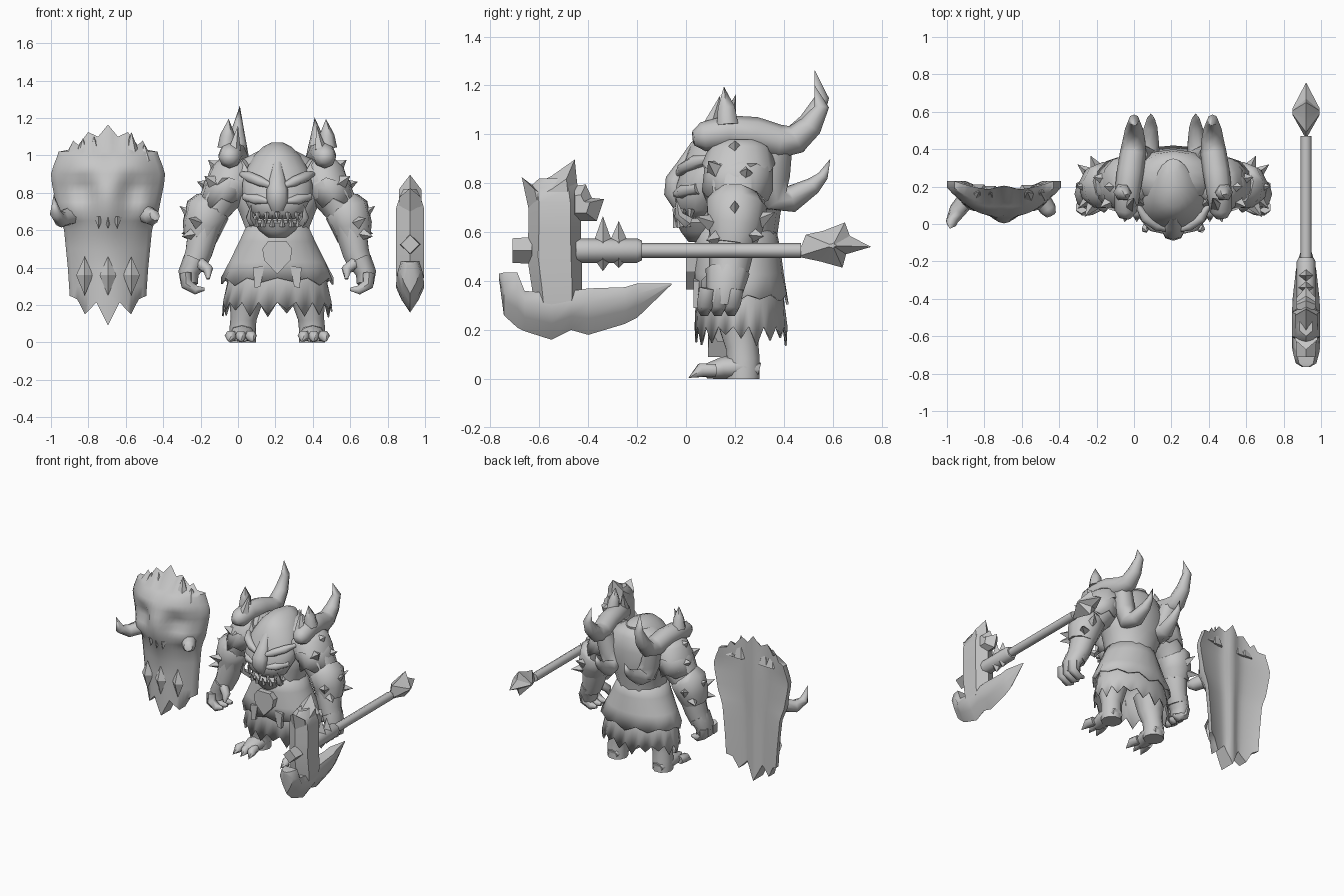
import bpy, bmesh, math
from mathutils import Vector

grey = bpy.data.materials.new("plain_grey")
grey.diffuse_color = (0.57, 0.57, 0.57, 1)
CX = 0.21  # mirror plane of the creature


def loft(name, rings, caps=True, angle=50, thick=0):
    """Skin a list of closed rings of points."""
    bm = bmesh.new()
    vs = [[bm.verts.new(p) for p in r] for r in rings]
    n = len(rings[0])
    for a, b in zip(vs, vs[1:]):
        for i in range(n):
            j = (i + 1) % n
            bm.faces.new((a[i], a[j], b[j], b[i]))
    if caps:
        bm.faces.new(vs[0][::-1])
        bm.faces.new(vs[-1])
    bmesh.ops.remove_doubles(bm, verts=bm.verts, dist=0.0005)
    bmesh.ops.recalc_face_normals(bm, faces=bm.faces)
    me = bpy.data.meshes.new(name)
    bm.to_mesh(me)
    bm.free()
    me.shade_smooth()
    me.set_sharp_from_angle(angle=math.radians(angle))
    me.materials.append(grey)
    ob = bpy.data.objects.new(name, me)
    bpy.context.collection.objects.link(ob)
    if thick:
        ob.modifiers.new("thickness", 'SOLIDIFY').thickness = thick
    return ob


def tube(name, path, n=8, ref=(1, 0, 0), flat=1.0, angle=62):
    """Tapered tube through (x, y, z, radius) points."""
    pts = [Vector(p[:3]) for p in path]
    rings = []
    for i, p in enumerate(path):
        t = (pts[min(i + 1, len(pts) - 1)] - pts[max(i - 1, 0)]).normalized()
        u = Vector(ref)
        u = (u - t * u.dot(t)).normalized()
        v = t.cross(u)
        rings.append([pts[i] + max(p[3], 0.0003) * (u * math.cos(a) * flat + v * math.sin(a))
                      for a in (2 * math.pi * k / n for k in range(n))])
    return loft(name, rings, angle=angle)


def stack(name, rings, n=14, cx=CX, jag=0, caps=True, thick=0, angle=55):
    """Horizontal ellipses (z, cy, rx, ry, [dx]); the first ring may be torn into points."""
    out = []
    for k, (z, cy, rx, ry, *d) in enumerate(rings):
        x0 = cx + (d[0] if d else 0)
        out.append([(x0 + rx * math.sin(2 * math.pi * i / n), cy - ry * math.cos(2 * math.pi * i / n),
                     z - (jag * (0.7 + 0.3 * math.cos(i * 2.3)) * (i % 2) if k == 0 else 0)) for i in range(n)])
    return loft(name, out, caps, angle, thick)


def spike(name, base, tip, r, n=4, ref=(1, 0, 0)):
    return tube(name, [(*base, r), (*tip, 0)], n, ref, angle=20)


def plate(name, pts, y0, y1):
    """Flat plate from an (x, z) outline."""
    return loft(name, [[(x, y0, z) for x, z in pts], [(x, y1, z) for x, z in pts]], angle=20)


# Torso, head and skirt
stack("torso", [(0.48, .21, .18, .15), (0.6, .21, .17, .165), (0.7, .22, .21, .17), (0.78, .23, .25, .17),
                (0.88, .24, .25, .16), (0.98, .25, .19, .14), (1.03, .25, .09, .1)])
stack("head", [(0.66, .06, .09, .07), (0.69, .05, .14, .09), (0.74, .06, .165, .11), (0.79, .08, .19, .125),
               (0.85, .1, .19, .125), (0.93, .15, .165, .145), (1.0, .19, .125, .15), (1.045, .22, .08, .13),
               (1.07, .23, .03, .06)], 18)
stack("jaw", [(0.56, .06, .05, .05), (0.6, .06, .1, .08), (0.64, .05, .13, .09), (0.655, .06, .11, .07)])
tube("snout", [(CX, .04, .96, .02), (CX, -.005, .87, .035), (CX, -.04, .81, .045), (CX, -.045, .76, .045), (CX, -.025, .71, .03)], 8, flat=1.3)
stack("skirt_lower", [(0.215, .225, .295, .19), (0.33, .22, .265, .18), (0.45, .21, .22, .16)], 36, jag=.08,
      caps=False, thick=.008)
stack("skirt_upper", [(0.345, .225, .305, .195), (0.43, .215, .26, .185), (0.54, .21, .205, .175),
                      (0.65, .2, .155, .16)], 22, jag=.04, caps=False, thick=.01)
plate("loincloth", [(CX - .08, .5), (CX - .05, .54), (CX + .05, .54), (CX + .08, .5), (CX + .07, .44),
                    (CX, .365), (CX - .07, .44)], 0.0, .05)
for i in range(7):
    a = (i - 3) * 0.42
    x, y = CX + .14 * math.sin(a), .05 - .09 * math.cos(a)
    spike("upper_tooth", (x, y, .695), (x, y - .01, .635 + .01 * (i % 2)), .016)
    if i < 6:
        x, y = CX + .13 * math.sin(a + .21), .05 - .09 * math.cos(a + .21)
        spike("lower_tooth", (x, y, .62), (x, y - .015, .68), .015)

for s in (-1, 1):
    def m(*p):
        return (CX + s * p[0], *p[1:])

    # Face details
    tube("brow", [m(.03, -.03, .835, .015), m(.09, -.01, .86, .028), m(.15, .035, .885, .03), m(.19, .1, .9, .015)], 6, (0, 0, 1))
    tube("cheekbone", [m(.05, -.04, .755, .015), m(.11, -.015, .765, .03), m(.17, .05, .78, .025)], 6, (0, 0, 1))
    tube("jaw_tusk", [m(.13, .01, .64, .025), m(.15, -.03, .67, .02), m(.14, -.04, .74, 0)], 5)
    plate("skirt_flap", [(CX + s * .07, .41), (CX + s * .13, .4), (CX + s * .12, .29), (CX + s * .09, .3)], .03, .06)
    # Legs and clawed feet
    tube("leg", [m(.16, .22, .32, .11), m(.17, .22, .2, .085), m(.18, .23, .13, .07), m(.185, .235, .08, .07),
                 m(.185, .235, 0, .07)], 10)
    tube("foot", [m(.185, .3, .035, .03), m(.185, .24, .05, .05), m(.19, .15, .045, .045), m(.195, .08, .03, .03)], 8, flat=1.4)
    for d in (-.055, 0, .055):
        tube("toe", [m(.195 + d * .8, .12, .035, .03), m(.195 + d, .06, .035, .032), m(.195 + d * 1.2, .01, .004, 0)], 6)
    # Arm, bracer and hand
    tube("arm", [m(.15, .22, .9, .11), m(.24, .215, .85, .12), m(.31, .21, .77, .11), m(.37, .2, .67, .09),
                 m(.4, .19, .57, .085), m(.42, .18, .48, .075), m(.45, .17, .4, .065)], 10, (0, 1, 0), 1.15)
    tube("bracer", [m(.35, .21, .735, .1), m(.37, .205, .71, .122), m(.4, .2, .62, .11), m(.41, .19, .55, .09)],
         9, (0, 1, 0), 1.05)
    for x, y, z in ((.46, .2, .68), (.43, .1, .64), (.41, .3, .65), (.45, .13, .58), (.45, .27, .59)):
        b = Vector((x, y, z))
        spike("bracer_spike", m(*b), m(*(b + (b - Vector((.36, .2, .6))).normalized() * .08)), .035, 4, (0, 0, 1))
    tube("hand", [m(.44, .17, .44, .065), m(.475, .16, .37, .055), m(.47, .15, .31, .045)], 8, (0, 1, 0), 1.4)
    for y in (.09, .145, .2):
        tube("finger", [m(.49, y, .37, .035), m(.485, y - .01, .31, .035), m(.435, y - .015, .28, .028),
                        m(.39, y - .01, .285, .01)], 6, (0, 1, 0))
    tube("thumb", [m(.42, .13, .43, .035), m(.37, .09, .39, .03), m(.37, .07, .34, .01)], 6, (0, 1, 0))
    # Layered pauldron with spikes
    stack("pauldron_lower", [(.77, .21, .12, .145, s * .3), (.86, .215, .12, .14, s * .27), (.93, .22, .09, .11, s * .25)],
          12, jag=.05, caps=False, thick=.012)
    stack("pauldron_upper", [(.88, .215, .125, .15, s * .26), (.95, .22, .11, .125, s * .24), (.98, .22, .07, .08, s * .24)],
          12, jag=.04)
    for b, t in (((.31, .2, .93), (.37, .2, .975)), ((.35, .24, .83), (.43, .25, .86)), ((.33, .13, .85), (.39, .09, .89))):
        spike("pauldron_spike", m(*b), m(*t), .05, 4, (0, 1, 0))
    # Great horn beam over the shoulder, lower back horn, small front horns
    h = 1.0 if s < 0 else 0.78
    tube("shoulder_horn", [m(.26, .03, .985, .03), m(.255, .07, .99, .06), m(.245, .17, 1.01, .068), m(.23, .28, 1.0, .072),
                           m(.215, .38, .97, .07), m(.21, .45, .98, .06), m(.21, .51, .98 + .07 * h, .048),
                           m(.21, .555, .98 + .17 * h, .03), m(.2, .525, .98 + .285 * h, 0)], 8)
    tube("back_horn", [m(.2, .37, .95, .065), m(.17, .355, .83, .07), m(.14, .36, .74, .07), m(.13, .43, .735, .055),
                       m(.12, .52, .79, .035), m(.12, .56, .83, .022), m(.12, .59, .9, 0)], 8)
    tube("crest_horn", [m(.27, .17, 1.04, .05), m(.265, .165, 1.11, .04), m(.26, .155, 1.195, 0)], 6)
    spike("brow_horn", m(.23, .1, 1.03), m(.21, .14, 1.16), .035, 5)

# Shield: curved slab with a skull relief, torn lower edge and crown
SX = -0.695


def relief(x, z):
    g = lambda a, b, r: math.exp(-((x - a) ** 2 + (z - b) ** 2) / r ** 2)
    x = abs(x)
    return .05 * g(0, .8, .1) + .03 * g(.15, .93, .13) - .04 * g(.12, .82, .06) + .05 * g(.2, .71, .07) + .03 * g(0, .66, .1)


def edge(u, table):
    """Piecewise linear edge height over |u|."""
    u = abs(u)
    for (a, za), (b, zb) in zip(table, table[1:]):
        if u <= b + 1e-6:
            return za + (zb - za) * (u - a) / (b - a)


BOTTOM = ((0, .09), (.3, .215), (.6, .15), (.8, .23), (1, .25))
CROWN = ((0, 1.165), (.2, 1.1), (.4, 1.125), (.6, 1.055), (.7, 1.08), (.8, 1.03), (1, 1.02))
rings = []
N = 20
WIDTHS = ((.25, .205), (.3, .208), (.4, .215), (.5, .225), (.6, .235), (.65, .25), (.7, .27), (.75, .28), (.8, .29),
          (.85, .3), (.9, .305), (.95, .29), (1.0, .27), (1.02, .265))
for k, (z, w) in enumerate(WIDTHS):
    f, b = [], []
    for i in range(N + 1):
        u = 2 * i / N - 1
        zf = edge(u, BOTTOM) if k == 0 else z
        zb = edge(u, CROWN) if k == len(WIDTHS) - 1 else zf
        belly = .11 + .03 * min(1, max(0, (z - .55) / .15)) - .06 * max(0, z - .95) / .07
        f.append((SX + w * u, .2 - belly * (1 - u * u) - relief(w * u, z), zf))
        b.append((SX + w * u, .23 - .05 * (1 - u * u) + .025 * math.exp(-(u / .2) ** 2), zb))
    if k == 0:
        rings.append(b + b[::-1])
    rings.append(f + b[::-1])
rings.append(b + b[::-1])
loft("shield", rings, caps=False, angle=60)
for x, z, r in ((-.83, 1.09, .06), (-.77, 1.1, .06), (-.57, 1.125, .06), (-.5, 1.06, .05)):
    spike("shield_crown", (x, .15 + .5 * (x - SX) ** 2, .97), (x, .17, z), r, 6)
for x in (-.82, SX, -.57):
    c = .085 + 1.6 * (x - SX) ** 2
    loft("shield_diamond", [[(x, c, .46), (x + .045, c, .36), (x, c, .25), (x - .045, c, .36)],
                            [(x, c - .035, .36)] * 4], caps=False, angle=10)
for d in (-.05, 0, .05):
    spike("shield_tooth", (SX + d, .05, .67), (SX + d, .04, .61), .025)
tube("shield_tusk", [(-.89, .14, .68, .05), (-.945, .07, .66, .045), (-.975, .01, .69, .032), (-.985, -.025, .79, 0)], 8)
tube("broken_tusk", [(-.5, .14, .69, .05), (-.46, .08, .67, .045), (-.445, .05, .68, .03)], 8)

# Axe: shaft, spear end, head block and blade
AX, AZ = 0.92, 0.525


def rod(name, rows, n=8):
    return tube(name, [(AX, y, AZ, r) for y, r in rows], n)


def ridged(name, pts, half, c, k):
    """(y, z) outline at the middle, shrunk by k about c on both sides."""
    side = [(c[0] + (y - c[0]) * k, c[1] + (z - c[1]) * k) for y, z in pts]
    return loft(name, [[(AX + x, y, z) for y, z in q] for x, q in ((-half, side), (0, pts), (half, side))], angle=30)


rod("axe_shaft", [(-.71, .03), (.47, .03)])
rod("axe_grip", [(-.45, .05), (-.2, .05), (-.18, .04)])
rod("axe_cap", [(-.71, .05), (-.63, .055)], 4)
ridged("spear_end", [(.455, .5), (.49, .59), (.56, .605), (.65, .64), (.67, .585), (.757, .54), (.655, .51), (.64, .455), (.55, .48)],
       .072, (.6, .545), .12)
for y, h in ((-.34, .14), (-.275, .12)):
    for d in (-1, 1):
        spike("shaft_spike", (AX, y, AZ + d * .03), (AX, y, AZ + d * h * (.8 + .2 * d)), .04)
rings = []
for z, y0, y1, w in ((.3, -.62, -.43, .07), (.37, -.63, -.425, .075), (.5, -.65, -.425, .075), (.6, -.645, -.43, .075),
                     (.72, -.645, -.43, .074), (.78, -.645, -.44, .055), (.82, -.6, -.45, .035)):
    q = (y1 - y0) * .2
    rings.append([(AX + a, y, z) for a, y in ((0, y0), (w, y0 + q), (w, y1 - q), (0, y1), (-w, y1 - q), (-w, y0 + q))])
loft("axe_block", rings, angle=45)
ridged("axe_crown", [(-.645, .7), (-.672, .825), (-.625, .79), (-.55, .83), (-.455, .897), (-.435, .7)], .06, (-.54, .7), .6)
ridged("axe_back_barb", [(-.46, .79), (-.41, .795), (-.385, .74), (-.335, .735), (-.365, .645), (-.46, .645)], .05, (-.45, .71), .5)
rings = []
for y, zt, zb, w in ((-.765, .43, .41, .02), (-.745, .435, .26, .055), (-.69, .435, .21, .07), (-.66, .36, .195, .075), (-.55, .35, .16, .075),
                     (-.47, .36, .2, .075), (-.4, .37, .18, .072), (-.25, .375, .225, .055), (-.2, .39, .25, .045),
                     (-.06, .39, .385, .002)):
    h = zt - zb
    rings.append([(AX + a * w, y, zb + h * b) for a, b in ((0, 0), (.6, .35), (1, .7), (.7, 1), (-.7, 1), (-1, .7), (-.6, .35))])
loft("axe_blade", rings, angle=50)
